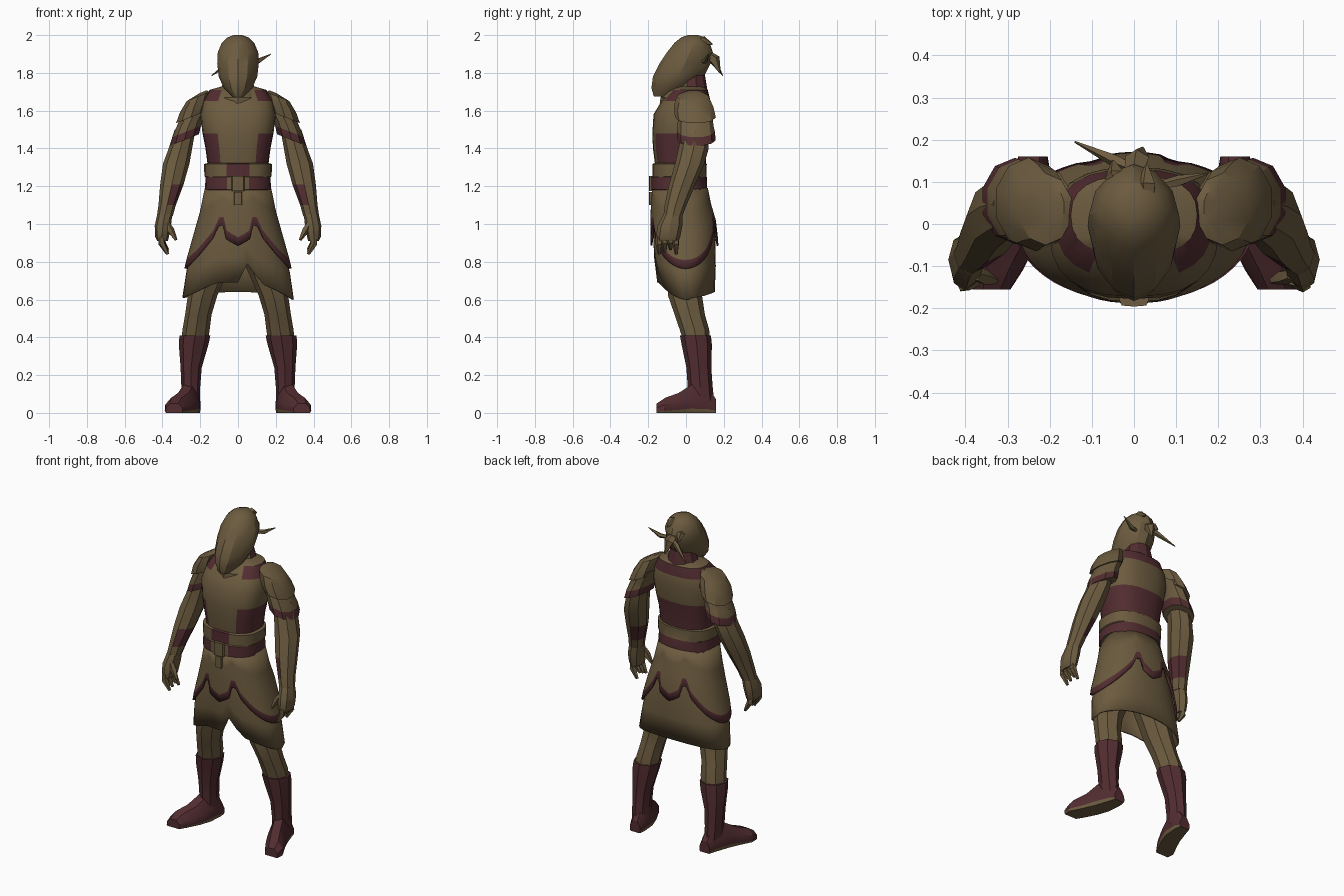
import bpy, bmesh, math
from mathutils import Vector

cube = bpy.data.objects.get("Cube")
if cube:
    bpy.data.objects.remove(cube, do_unlink=True)


def material(name, rgb):
    m = bpy.data.materials.new(name)
    m.use_nodes = True
    m.diffuse_color = (*rgb, 1)
    m.node_tree.nodes["Principled BSDF"].inputs["Base Color"].default_value = (*rgb, 1)
    return m


MATS = [material("brown cloth", (0.15, 0.105, 0.05)),
        material("dark red leather", (0.085, 0.026, 0.03))]
BROWN, RED = 0, 1
made = []


def loft(name, rings, rule=None, caps=True, thick=0):
    """Skin closed rings of points; rule(centre, normal, row) gives the colour."""
    bm = bmesh.new()
    rows = [[bm.verts.new(p) for p in ring] for ring in rings]
    n = len(rows[0])
    row_layer = bm.faces.layers.int.new("row")
    for r in range(len(rows) - 1):
        for i in range(n):
            j = (i + 1) % n
            f = bm.faces.new((rows[r][i], rows[r][j], rows[r + 1][j], rows[r + 1][i]))
            f[row_layer] = r
    if caps:
        bm.faces.new(rows[0])
        bm.faces.new(rows[-1])
    bmesh.ops.recalc_face_normals(bm, faces=bm.faces)
    bm.normal_update()
    for f in bm.faces:
        f.material_index = rule(f.calc_center_median(), f.normal, f[row_layer]) if rule else BROWN
    bm.faces.layers.int.remove(row_layer)
    me = bpy.data.meshes.new(name)
    bm.to_mesh(me)
    bm.free()
    for m in MATS:
        me.materials.append(m)
    ob = bpy.data.objects.new(name, me)
    bpy.context.collection.objects.link(ob)
    if thick:
        mod = ob.modifiers.new("thickness", 'SOLIDIFY')
        mod.thickness = thick
    made.append(ob)
    return ob


def spow(v, p):
    return math.copysign(abs(v) ** p, v)


def ring(z, cx, cy, rx, ry, n=8, p=1.0, tilt=0, side=1):
    """Horizontal superellipse; tilt lowers or raises the outer side."""
    pts = []
    for i in range(n):
        a = 2 * math.pi * i / n
        dx, dy = rx * spow(math.sin(a), p), -ry * spow(math.cos(a), p)
        pts.append(Vector((side * (cx + dx), cy + dy, z + tilt * dx)))
    return pts


def body_rings(table, n, p):
    """Table rows are height, half width, front y, back y."""
    return [ring(z, 0, (f + b) / 2, w, (b - f) / 2, n, p) for z, w, f, b in table]


def spike(name, a, b, r, n=5, tip=0.15, bend=(0, 0, 0)):
    """Tapered strand from a to b."""
    a, b = Vector(a), Vector(b)
    q = (b - a).to_track_quat('Z', 'Y')
    rings = []
    for t, s in ((0, 0.8), (0.4, 1), (1, tip)):
        c = a.lerp(b, t) + Vector(bend) * t * (1 - t) * 4
        rings.append([c + q @ Vector((r * s * math.cos(k * 2 * math.pi / n),
                                      r * s * math.sin(k * 2 * math.pi / n), 0)) for k in range(n)])
    loft(name, rings)


def lerp_table(table, t):
    for a, b in zip(table, table[1:]):
        if t <= b[0]:
            k = (t - a[0]) / (b[0] - a[0])
            return [u + (v - u) * k for u, v in zip(a, b)]
    return list(table[-1])


# Torso with belt, sash and chest panels
def torso_colour(c, n, row):
    x, z = abs(c.x), c.z
    if 1.18 < z < 1.25:
        return RED if x > 0.04 or c.y > 0 else BROWN
    if 1.25 < z < 1.32:
        return RED if x < 0.07 and c.y < 0 else BROWN
    if 1.32 < z < 1.48:
        return RED if x > 0.1 or c.y > 0 else BROWN
    if 1.65 < z < 1.71:
        return RED if (x > 0.09 and c.y > -0.09) or c.y > 0.06 else BROWN
    return BROWN


loft("torso", body_rings([
    (1.10, .165, -.16, .115), (1.178, .16, -.165, .10), (1.182, .175, -.185, .112),
    (1.248, .172, -.185, .11), (1.252, .178, -.178, .108), (1.318, .18, -.178, .11),
    (1.322, .162, -.165, .105), (1.40, .172, -.175, .11), (1.48, .188, -.178, .122),
    (1.58, .20, -.172, .135), (1.65, .185, -.13, .13), (1.71, .15, -.075, .115),
    (1.73, .08, -.04, .09)], 24, 0.8), torso_colour)

# Buckle and knot
for nm, z0, z1, w in (("buckle", 1.175, 1.255, .035), ("belt_knot", 1.10, 1.17, .022)):
    loft(nm, [ring(z, 0, -.18, w, .016, 8, 0.5) for z in (z0, z1)])

# Skirt and layered tunic tails
SKIRT = [(.58, .298, -.12, .15), (.70, .285, -.155, .155), (.85, .25, -.172, .16),
         (1.0, .205, -.175, .15), (1.1, .178, -.172, .12), (1.2, .16, -.165, .10)]
SKIRT_HEM = [(-1, .61), (-.75, .64), (-.35, .69), (0, .69), (.13, .80),
             (.2, .77), (.42, .68), (.75, .64), (1, .60)]
TAIL_HEM = [(0, .93), (.25, .97), (.38, 1.08), (.5, .98), (.8, .87), (1, .81)]


def skirt_point(a, z, grow):
    _, w, f, b = lerp_table(SKIRT, z)
    return Vector(((w + grow) * spow(math.sin(a), .9),
                   (f + b) / 2 - ((b - f) / 2 + grow) * spow(math.cos(a), .9), z))


def skirt_hem(a):
    if math.cos(a) < 0:
        return .61 + .03 * math.cos(a) ** 2
    return lerp_table(SKIRT_HEM, math.sin(a))[1]


def tail_hem(a):
    return lerp_table(TAIL_HEM, abs(math.sin(a)))[1]


def draped(name, hem, n, steps, grow, rule=None):
    angles = [2 * math.pi * i / n for i in range(n)]
    loft(name, [[skirt_point(a, 1.19 + (hem(a) - 1.19) * t if t <= 1 else hem(a) - .045, grow)
                 for a in angles] for t in steps], rule, caps=False, thick=.01)


draped("skirt", skirt_hem, 40, (0, .25, .5, .75, 1), 0)
draped("tunic_tails", tail_hem, 56, (0, .33, .66, 1, 2), .014,
       lambda c, n, row: RED if row == 3 else BROWN)

# Neck and collar
loft("neck", [ring(z, 0, .03, rx, ry, 10) for z, rx, ry in
              ((1.64, .12, .095), (1.70, .10, .085), (1.79, .07, .07))],
     lambda c, n, row: RED if c.y > .03 else BROWN)
loft("scarf", [ring(z, 0, cy, rx, ry, 10, 1.1) for z, cy, rx, ry in
               ((1.63, -.06, .07, .08), (1.67, -.04, .115, .095), (1.72, -.01, .095, .08))])

# Hood with ridged face
loft("hood", body_rings([
    (1.675, .03, -.17, -.07), (1.72, .075, -.183, .03), (1.78, .102, -.175, .095),
    (1.85, .110, -.14, .13), (1.91, .107, -.10, .142), (1.96, .085, -.06, .125),
    (1.988, .055, -.025, .10), (2.0, .022, .01, .065)], 12, 1.08))

# Hair strands behind the hood
for i, (a, b, r, bend) in enumerate((
        ((.02, .12, 1.88), (-.14, .195, 1.785), .016, (0, 0, .01)),
        ((.06, .09, 1.86), (.175, .12, 1.90), .014, (0, 0, -.015)),
        ((0, .11, 1.90), (.02, .18, 1.80), .03, (0, .015, .01)),
        ((.03, .06, 1.97), (.03, .14, 1.95), .025, (0, 0, .01)),
        ((-.04, .09, 1.92), (-.05, .15, 1.88), .025, (0, 0, .01)))):
    spike(f"hair_strand_{i + 1}", a, b, r, bend=bend)


def foot_ring(y, cx, w, h, side):
    return [Vector((side * (cx + u * w), y, v * h)) for u, v in
            ((-.9, 0), (-1, .15), (-.95, .55), (-.45, 1), (.45, 1), (.95, .55), (1, .15), (.9, 0))]


# Limbs, one set per side
for side, nm in ((1, "left"), (-1, "right")):
    def limb(name, table, rule=None, n=8, tilt=0):
        loft(f"{nm}_{name}", [ring(*row, n=n, tilt=tilt, side=side) for row in table], rule)

    limb("shoulder_pad", [(1.70, .185, .04, .02, .04), (1.675, .21, .035, .065, .085),
                          (1.62, .232, .04, .08, .105), (1.565, .25, .05, .082, .108)], tilt=-.4, n=10)
    limb("sleeve", [(1.60, .225, .05, .08, .09), (1.52, .262, .05, .078, .095),
                    (1.49, .272, .053, .08, .1), (1.445, .283, .055, .08, .102)],
         lambda c, n, row: RED if row == 2 else BROWN, tilt=-.4, n=10)
    limb("arm", [(1.50, .28, .05, .055, .07), (1.40, .305, .04, .062, .08),
                 (1.32, .327, .02, .07, .078), (1.21, .35, -.02, .062, .07),
                 (1.10, .375, -.055, .046, .058), (1.04, .388, -.07, .042, .05)],
         lambda c, n, row: RED if row == 3 and abs(c.x) < .35 else BROWN)
    limb("palm", [(1.05, .388, -.07, .04, .05), (.99, .398, -.085, .043, .066),
                  (.93, .402, -.095, .036, .064), (.91, .40, -.097, .028, .058)])
    for k in range(4):
        y = -.145 + k * .03
        spike(f"{nm}_finger_{k + 1}", (side * .405, y, .935), (side * .372, y + .004, .84 + .012 * (k % 3)),
              .019, tip=.45, bend=(side * .012, 0, 0))
    spike(f"{nm}_thumb", (side * .375, -.12, 1.0), (side * .328, -.135, .915), .02, tip=.4)

    limb("leg", [(.82, .12, -.01, .10, .10), (.62, .188, -.005, .078, .09),
                 (.52, .21, .02, .07, .08), (.44, .222, .045, .072, .078), (.38, .23, .055, .07, .07)])
    limb("boot", [(.41, .228, .05, .082, .082), (.36, .235, .057, .078, .08),
                  (.24, .248, .068, .056, .066), (.14, .25, .075, .05, .066), (.05, .248, .08, .048, .07)],
         lambda c, n, row: RED)
    loft(f"{nm}_foot", [foot_ring(*row, side) for row in (
        (.16, .24, .035, .07), (.12, .243, .045, .13), (.03, .262, .058, .15),
        (-.04, .29, .062, .105), (-.11, .326, .062, .08), (-.155, .338, .045, .05))],
        lambda c, n, row: BROWN if n.z < -.5 or c.z < .012 else RED)

# Smooth shading with crisp facets
bpy.ops.object.select_all(action='DESELECT')
for ob in made:
    ob.select_set(True)
bpy.context.view_layer.objects.active = made[0]
bpy.ops.object.shade_smooth_by_angle(angle=math.radians(28))
